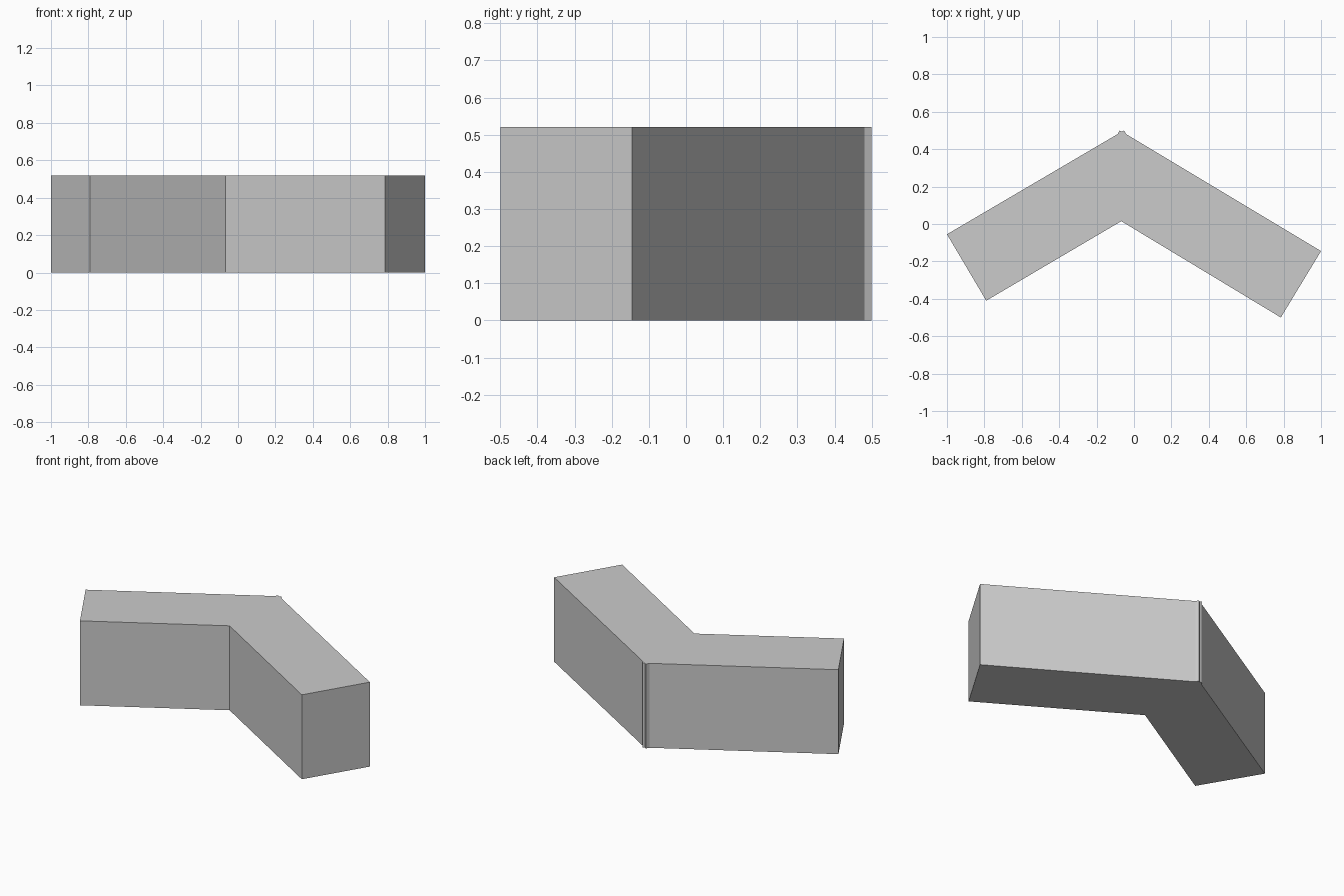
import bpy, bmesh

if "Cube" in bpy.data.objects:
    bpy.data.objects.remove(bpy.data.objects["Cube"])

HEIGHT = 0.52

# Plan outline: two straight arms meeting at a bend, with small overlapping
# corners left proud of the outer bend
OUTLINE = [
    (-1.0, -0.055), (-0.79, -0.41),                # left end
    (-0.068, 0.015),                               # inner bend
    (0.785, -0.5), (1.0, -0.145),                  # right end
    (-0.043, 0.481), (-0.053, 0.5),                # left arm's corner
    (-0.065, 0.4935),                              # notch
    (-0.077, 0.5), (-0.087, 0.481),                # right arm's corner
]


def extruded_profile(name, points, height):
    bm = bmesh.new()
    base = bm.faces.new([bm.verts.new((x, y, 0)) for x, y in points])
    top = bmesh.ops.extrude_face_region(bm, geom=[base], use_keep_orig=True)
    verts = [g for g in top["geom"] if isinstance(g, bmesh.types.BMVert)]
    bmesh.ops.translate(bm, verts=verts, vec=(0, 0, height))
    bmesh.ops.recalc_face_normals(bm, faces=bm.faces)
    mesh = bpy.data.meshes.new(name)
    bm.to_mesh(mesh)
    bm.free()
    obj = bpy.data.objects.new(name, mesh)
    bpy.context.collection.objects.link(obj)
    return obj


# Bent block
extruded_profile("angled_block", OUTLINE, HEIGHT)
